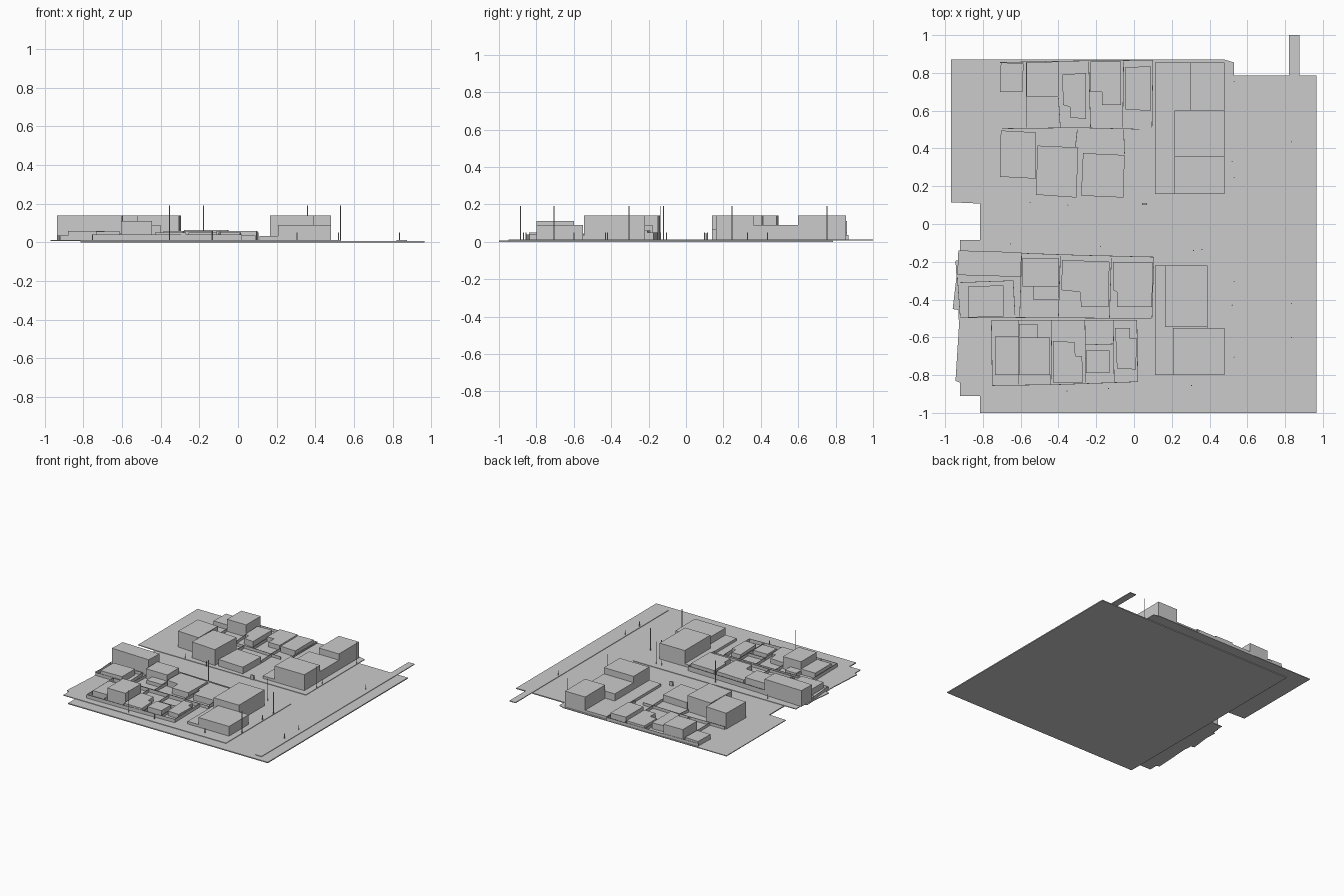
import bpy, bmesh, math

mat = bpy.data.materials.new("light_grey")
mat.diffuse_color = (0.6, 0.6, 0.6, 1)
GROUND = 0.012


def finish(bm, name):
    bmesh.ops.recalc_face_normals(bm, faces=bm.faces)
    me = bpy.data.meshes.new(name)
    bm.to_mesh(me)
    bm.free()
    me.materials.append(mat)
    ob = bpy.data.objects.new(name, me)
    bpy.context.collection.objects.link(ob)
    return ob


def add_prism(bm, pts, z0, z1):
    lo = [bm.verts.new((x, y, z0)) for x, y in pts]
    hi = [bm.verts.new((x, y, z1)) for x, y in pts]
    bm.faces.new(lo[::-1])
    bm.faces.new(hi)
    n = len(pts)
    for i in range(n):
        j = (i + 1) % n
        bm.faces.new((lo[i], lo[j], hi[j], hi[i]))


def prism(name, pts, z1, z0=GROUND - 0.002):
    bm = bmesh.new()
    add_prism(bm, pts, z0, z1)
    return finish(bm, name)


def rect(x0, x1, y0, y1):
    return [(x0, y0), (x1, y0), (x1, y1), (x0, y1)]


def wall(name, pts, h=0.035, t=0.003):
    # thin garden wall following a path
    bm = bmesh.new()
    for (ax, ay), (bx, by) in zip(pts, pts[1:]):
        d = math.hypot(bx - ax, by - ay)
        nx, ny = -(by - ay) / d * t / 2, (bx - ax) / d * t / 2
        add_prism(bm, [(ax + nx, ay + ny), (ax - nx, ay - ny),
                       (bx - nx, by - ny), (bx + nx, by + ny)], GROUND - 0.002, h)
    return finish(bm, name)


def poles(name, places, h, r):
    bm = bmesh.new()
    for x, y in places:
        add_prism(bm, [(x + r * math.cos(a * math.pi / 3), y + r * math.sin(a * math.pi / 3))
                       for a in range(6)], GROUND - 0.002, h)
    return finish(bm, name)


# ground slab and raised pavements
prism("road_slab", rect(-0.815, 0.965, -1, 0.785), 0.008, 0)
prism("north_pavement", [(-0.97, 0.115), (-0.81, 0.108), (0.53, 0.108), (0.53, 0.855),
                         (0.48, 0.87), (-0.97, 0.87)], GROUND, 0.006)
prism("south_pavement", [(-0.92, -0.085), (-0.92, -0.19), (-0.945, -0.195), (-0.94, -0.28),
                         (-0.96, -0.45), (-0.93, -0.455), (-0.93, -0.5), (-0.925, -0.51),
                         (-0.945, -0.83), (-0.92, -0.84), (-0.92, -0.91), (0.53, -0.91),
                         (0.53, -0.085)], GROUND, 0.006)
prism("east_footpath", rect(0.82, 0.875, -0.95, 1), GROUND, 0.006)

# podiums under the larger blocks
for i, r in enumerate([(0.11, 0.48, 0.6, 0.855), (0.11, 0.48, 0.16, 0.6),
                       (0.11, 0.39, -0.55, -0.22), (0.11, 0.48, -0.8, -0.55)]):
    prism(f"podium_{i + 1}", rect(*r), 0.033)

# rectangular buildings: x0, x1, y0, y1, height
blocks = [
    (0.30, 0.48, 0.6, 0.855, 0.14), (0.215, 0.48, 0.36, 0.6, 0.09),
    (0.215, 0.48, 0.16, 0.36, 0.14), (0.165, 0.39, -0.545, -0.22, 0.14),
    (0.207, 0.48, -0.8, -0.55, 0.09),
    (-0.59, -0.4, -0.33, -0.18, 0.09), (-0.535, -0.4, -0.4, -0.33, 0.04),
    (-0.735, -0.61, -0.8, -0.595, 0.055), (-0.605, -0.445, -0.8, -0.6, 0.11),
    (-0.61, -0.51, -0.6, -0.53, 0.045), (-0.255, -0.13, -0.79, -0.67, 0.05),
]
for i, (x0, x1, y0, y1, h) in enumerate(blocks):
    prism(f"block_building_{i + 1}", rect(x0, x1, y0, y1), h)

# skewed and L-shaped houses: height, outline
houses = [
    (0.05, [(-0.71, 0.70), (-0.59, 0.70), (-0.585, 0.85), (-0.705, 0.855)]),
    (0.11, [(-0.57, 0.675), (-0.40, 0.675), (-0.40, 0.86), (-0.57, 0.855)]),
    (0.06, [(-0.375, 0.63), (-0.34, 0.62), (-0.34, 0.565), (-0.255, 0.555),
            (-0.255, 0.80), (-0.38, 0.79)]),
    (0.05, [(-0.23, 0.70), (-0.17, 0.70), (-0.17, 0.63), (-0.07, 0.63),
            (-0.07, 0.86), (-0.23, 0.86)]),
    (0.06, [(-0.045, 0.605), (0.09, 0.6), (0.09, 0.835), (-0.045, 0.83)]),
    (0.14, [(-0.71, 0.25), (-0.52, 0.24), (-0.52, 0.485), (-0.705, 0.495)]),
    (0.14, [(-0.52, 0.155), (-0.305, 0.14), (-0.295, 0.405), (-0.51, 0.415)]),
    (0.065, [(-0.28, 0.15), (-0.055, 0.14), (-0.05, 0.365), (-0.27, 0.375)]),
    (0.14, [(-0.935, -0.27), (-0.60, -0.28), (-0.595, -0.15), (-0.93, -0.14)]),
    (0.06, [(-0.385, -0.35), (-0.285, -0.36), (-0.28, -0.44), (-0.135, -0.44),
            (-0.13, -0.2), (-0.38, -0.19)]),
    (0.06, [(-0.11, -0.35), (-0.09, -0.36), (-0.09, -0.44), (0.095, -0.44),
            (0.1, -0.205), (-0.11, -0.2)]),
    (0.06, [(-0.88, -0.495), (-0.69, -0.49), (-0.69, -0.325), (-0.88, -0.33)]),
    (0.05, [(-0.43, -0.84), (-0.27, -0.84), (-0.275, -0.7), (-0.31, -0.7),
            (-0.315, -0.625), (-0.43, -0.62)]),
    (0.05, [(-0.09, -0.765), (0.01, -0.77), (0.015, -0.605), (-0.02, -0.605),
            (-0.02, -0.55), (-0.1, -0.55)]),
]
for i, (h, pts) in enumerate(houses):
    prism(f"house_{i + 1}", pts, h)

# garden walls
wall("north_back_wall", [(-0.71, 0.855), (-0.4, 0.862), (0.1, 0.867), (0.095, 0.51)])
wall("north_middle_wall", [(-0.7, 0.505), (-0.3, 0.51), (0.03, 0.502)])
for i, (a, b) in enumerate([((-0.57, 0.86), (-0.57, 0.51)), ((-0.4, 0.67), (-0.39, 0.51)),
                            ((-0.24, 0.86), (-0.23, 0.51)), ((-0.055, 0.86), (-0.06, 0.51)),
                            ((-0.3, 0.5), (-0.31, 0.41)), ((-0.055, 0.5), (-0.05, 0.37))]):
    wall(f"north_divider_{i + 1}", [a, b])
wall("south_front_wall", [(-0.595, -0.155), (-0.3, -0.165), (0.105, -0.175), (0.095, -0.5)], 0.05)
wall("south_middle_wall", [(-0.92, -0.497), (-0.6, -0.495), (0.09, -0.5)])
wall("west_garden_wall", [(-0.935, -0.28), (-0.92, -0.49)])
wall("west_inner_wall", [(-0.92, -0.31), (-0.64, -0.3), (-0.63, -0.48)])
for i, (a, b) in enumerate([((-0.595, -0.17), (-0.605, -0.49)), ((-0.39, -0.17), (-0.4, -0.49)),
                            ((-0.12, -0.18), (-0.13, -0.5)), ((-0.61, -0.51), (-0.61, -0.85)),
                            ((-0.435, -0.51), (-0.44, -0.85)), ((-0.26, -0.51), (-0.255, -0.84)),
                            ((-0.26, -0.64), (-0.11, -0.635)), ((-0.11, -0.51), (-0.105, -0.84))]):
    wall(f"south_divider_{i + 1}", [a, b])
wall("south_rear_wall", [(-0.755, -0.51), (-0.75, -0.855), (-0.4, -0.85), (0.02, -0.835),
                         (0.015, -0.51), (-0.755, -0.51)], 0.04)

# street furniture
poles("tall_lamp_posts", [(-0.355, -0.885), (0.53, -0.705), (0.53, -0.305), (0.36, -0.135),
                          (-0.178, -0.12), (0.53, 0.245), (0.53, 0.755)], 0.19, 0.003)
poles("short_posts", [(0.52, -0.43), (0.835, -0.42), (0.835, -0.6), (0.52, 0.33), (0.835, 0.435),
                      (0.315, -0.14), (-0.55, 0.115), (-0.135, -0.87), (0.305, -0.855),
                      (-0.655, -0.105), (-0.35, 0.1)], 0.05, 0.003)
prism("kiosk", rect(0.042, 0.068, 0.1, 0.112), 0.045)
